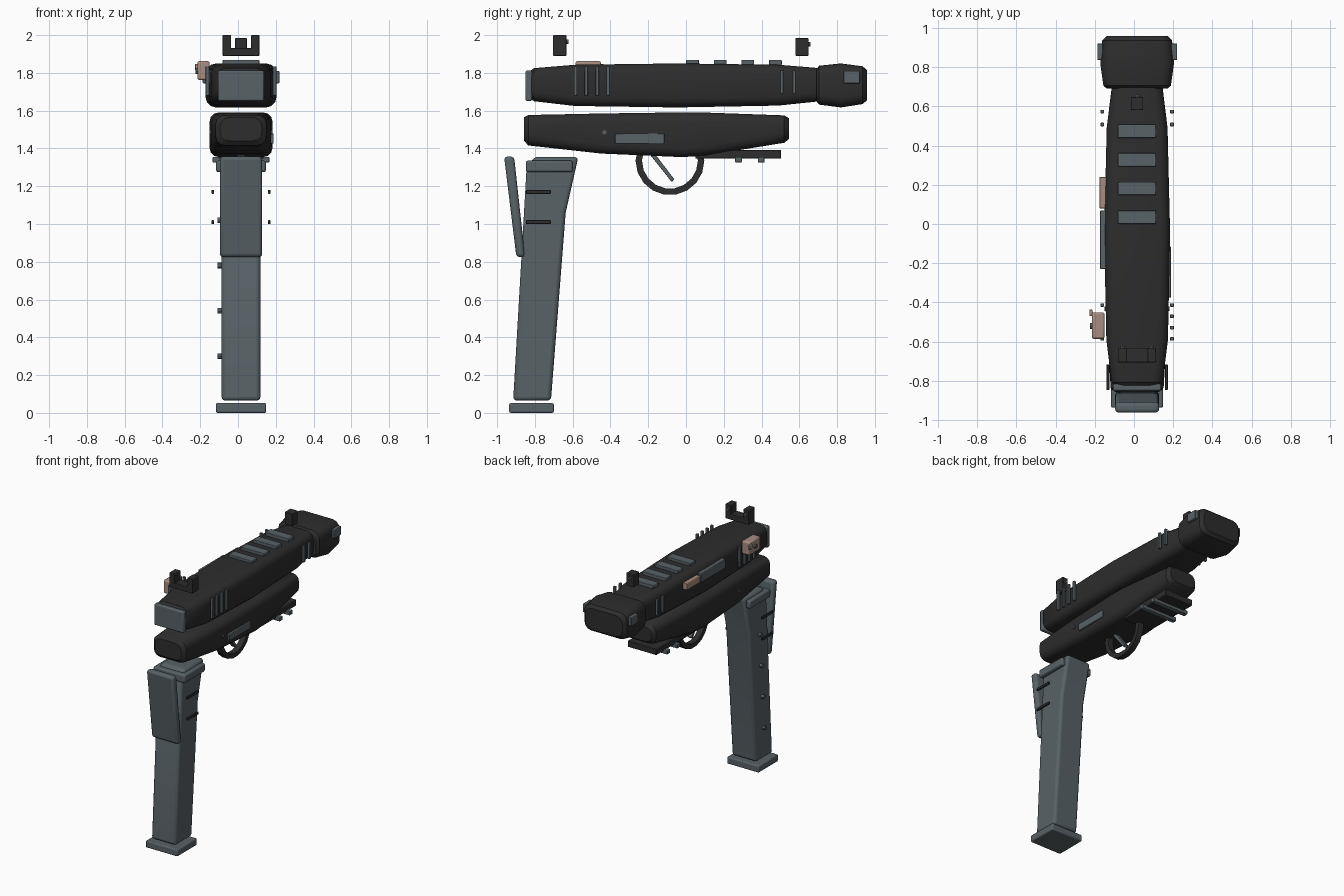
import bpy, bmesh, math
from mathutils import Vector

if "Cube" in bpy.data.objects:
    bpy.data.objects.remove(bpy.data.objects["Cube"])

CX = 0.016  # centre line of the symmetric parts


def material(name, rgb):
    m = bpy.data.materials.new(name)
    m.diffuse_color = (*rgb, 1)
    m.use_nodes = True
    m.node_tree.nodes["Principled BSDF"].inputs["Base Color"].default_value = m.diffuse_color
    return m


DARK = material("dark_polymer", (0.026, 0.026, 0.026))
GREY = material("blue_grey_metal", (0.098, 0.122, 0.135))
TAN = material("tan_metal", (0.39, 0.27, 0.215))


def finish(name, bm, mat, bevel=0.0, segs=2):
    bmesh.ops.recalc_face_normals(bm, faces=bm.faces)
    me = bpy.data.meshes.new(name)
    bm.to_mesh(me)
    bm.free()
    me.materials.append(mat)
    ob = bpy.data.objects.new(name, me)
    bpy.context.collection.objects.link(ob)
    if bevel:
        mod = ob.modifiers.new("bevel", "BEVEL")
        mod.width, mod.segments = bevel, segs
    bpy.ops.object.select_all(action="DESELECT")
    ob.select_set(True)
    bpy.context.view_layer.objects.active = ob
    bpy.ops.object.shade_smooth_by_angle(angle=math.radians(30))
    return ob


def box(name, x, y, z, mat, bevel=0.004):
    bm = bmesh.new()
    bmesh.ops.create_cube(bm, size=1)
    for v in bm.verts:
        v.co = Vector([(a + b) / 2 + c * (b - a) for c, (a, b) in zip(v.co, (x, y, z))])
    return finish(name, bm, mat, bevel)


def loft(name, stations, mat, radius=0.05, steps=3):
    """Rounded-rectangle sections along y: (y, half width, z low, z high)."""
    bm = bmesh.new()
    rings = []
    for y, hw, lo, hi in stations:
        r = min(radius, hw * 0.45, (hi - lo) * 0.45)
        ring = []
        for k, (sx, zc) in enumerate(((1, hi - r), (-1, hi - r), (-1, lo + r), (1, lo + r))):
            for i in range(steps + 1):
                a = math.pi / 2 * (k + i / steps)
                ring.append(bm.verts.new((CX + sx * (hw - r) + r * math.cos(a), y,
                                          zc + r * math.sin(a))))
        rings.append(ring)
    n = len(rings[0])
    for a, b in zip(rings, rings[1:]):
        for i in range(n):
            bm.faces.new((a[i], a[(i + 1) % n], b[(i + 1) % n], b[i]))
    bm.faces.new(rings[0])
    bm.faces.new(rings[-1])
    return finish(name, bm, mat)


def extrude_profile(name, pts, x0, x1, mat, bevel):
    """Side outline in (y, z) swept across x."""
    bm = bmesh.new()
    a = [bm.verts.new((x0, y, z)) for y, z in pts]
    b = [bm.verts.new((x1, y, z)) for y, z in pts]
    n = len(pts)
    bm.faces.new(a)
    bm.faces.new(b)
    for i in range(n):
        bm.faces.new((a[i], a[(i + 1) % n], b[(i + 1) % n], b[i]))
    return finish(name, bm, mat, bevel, 3)


def pin(name, centre, radius, depth, mat, axis="X"):
    bm = bmesh.new()
    bmesh.ops.create_cone(bm, cap_ends=True, segments=12, radius1=radius,
                          radius2=radius, depth=depth)
    for v in bm.verts:
        p = v.co
        v.co = Vector(centre) + (Vector((p.z, p.x, p.y)) if axis == "X"
                                 else Vector((p.x, p.z, p.y)))
    return finish(name, bm, mat)


def both(x_in, x_out):
    """Mirrored x ranges about the centre line."""
    return (("right", (CX + x_in, CX + x_out)), ("left", (CX - x_out, CX - x_in)))


# Upper body, rear plate and muzzle block
loft("upper_body", [(-0.825, 0.115, 1.665, 1.81), (-0.805, 0.13, 1.65, 1.825),
                    (-0.59, 0.157, 1.625, 1.843), (-0.05, 0.168, 1.617, 1.85),
                    (0.49, 0.155, 1.627, 1.843), (0.71, 0.128, 1.65, 1.825)], DARK)
box("rear_plate", (-0.107, 0.138), (-0.85, -0.815), (1.652, 1.812), GREY, 0.008)
loft("muzzle_block", [(0.69, 0.155, 1.65, 1.82), (0.705, 0.172, 1.632, 1.838),
                      (0.82, 0.188, 1.617, 1.85), (0.935, 0.178, 1.635, 1.835),
                      (0.958, 0.155, 1.655, 1.815)], DARK, 0.055)
for side, xr in both(0.175, 0.203):
    box(f"muzzle_plate_{side}", xr, (0.835, 0.92), (1.745, 1.81), GREY)

# Grip ribs on both flanks and plates along the top
for side, xr in both(0.168, 0.187):
    for i, y in enumerate((-0.585, -0.528, -0.47, -0.413)):
        box(f"rear_rib_{side}_{i}", xr, (y - 0.009, y + 0.009), (1.68, 1.835), GREY, 0.003)
    for i, y in enumerate((0.507, 0.573)):
        box(f"front_rib_{side}_{i}", xr, (y - 0.009, y + 0.009), (1.69, 1.815), GREY, 0.003)
for i in range(4):
    y = 0.035 + i * 0.146
    box(f"top_plate_{i}", (CX - 0.097, CX + 0.097), (y - 0.034, y + 0.034),
        (1.84, 1.868), GREY)

# Left flank fittings
box("lever_block", (-0.215, -0.15), (-0.585, -0.45), (1.762, 1.862), TAN, 0.01)
box("lever_tab", (-0.228, -0.212), (-0.47, -0.435), (1.815, 1.848), TAN, 0.004)
pin("lever_pin", (-0.215, -0.52, 1.81), 0.015, 0.02, GREY)
box("left_flank_plate", (-0.172, -0.14), (-0.23, 0.07), (1.745, 1.815), GREY)
box("left_flank_catch", (-0.176, -0.14), (0.08, 0.24), (1.755, 1.805), TAN)

# Sights
box("rear_sight_base", (CX - 0.097, CX + 0.097), (-0.705, -0.632), (1.89, 1.932), DARK)
for side, xr in both(0.052, 0.097):
    box(f"rear_sight_post_{side}", xr, (-0.705, -0.632), (1.925, 2.0), DARK)
    pin(f"rear_sight_dot_{side}", (sum(xr) / 2, -0.629, 1.965), 0.011, 0.016, GREY, "Y")
box("front_sight", (CX - 0.031, CX + 0.031), (0.58, 0.648), (1.89, 1.985), DARK)
pin("front_sight_dot", (CX, 0.651, 1.952), 0.011, 0.016, GREY, "Y")

# Lower frame with side plate, pins, rail and slats
loft("lower_frame", [(-0.857, 0.11, 1.44, 1.565), (-0.835, 0.135, 1.416, 1.577),
                     (-0.45, 0.158, 1.373, 1.585), (-0.02, 0.167, 1.354, 1.591),
                     (0.1, 0.165, 1.362, 1.59), (0.52, 0.13, 1.43, 1.575),
                     (0.545, 0.11, 1.45, 1.56)], DARK)
box("frame_plate", (0.16, 0.189), (-0.375, -0.115), (1.425, 1.48), GREY)
for side, xr in both(0.14, 0.165):
    pin(f"frame_pin_{side}", (sum(xr) / 2, -0.432, 1.485), 0.011, 0.027, GREY)
box("rail", (CX - 0.12, CX + 0.12), (0.05, 0.503), (1.346, 1.392), DARK)
for i, y in enumerate((0.278, 0.398)):
    box(f"rail_slat_{i}", (CX - 0.15, CX + 0.15), (y - 0.018, y + 0.018),
        (1.325, 1.356), GREY)

# Trigger guard: faceted arc closed off inside the frame
bm = bmesh.new()
rows = []
for i in range(12):
    a = math.radians(-200 + i * 20)
    rows.append([bm.verts.new((CX + x, -0.085 + r * math.cos(a), 1.335 + r * math.sin(a)))
                 for x, r in ((-0.022, 0.148), (0.022, 0.148), (0.022, 0.182), (-0.022, 0.182))])
for a, b in zip(rows, rows[1:]):
    for i in range(4):
        bm.faces.new((a[i], a[(i + 1) % 4], b[(i + 1) % 4], b[i]))
bm.faces.new(rows[0])
bm.faces.new(rows[-1])
finish("trigger_guard", bm, DARK)
extrude_profile("trigger", [(-0.195, 1.372), (-0.175, 1.385), (-0.062, 1.237),
                            (-0.076, 1.223)], CX - 0.018, CX + 0.018, GREY, 0.003)

# Handle, collar, rear strap and foot
extrude_profile("handle", [(-0.915, 0.065), (-0.715, 0.065), (-0.637, 1.06),
                           (-0.57, 1.355), (-0.805, 1.355), (-0.845, 1.28)],
                CX - 0.103, CX + 0.103, GREY, 0.02)
box("handle_collar", (CX - 0.132, CX + 0.132), (-0.848, -0.6), (1.275, 1.335), GREY, 0.01)
extrude_profile("rear_strap", [(-0.898, 0.825), (-0.852, 0.825), (-0.91, 1.357),
                               (-0.963, 1.357)], CX - 0.112, CX + 0.112, GREY, 0.018)
box("foot_plate", (CX - 0.133, CX + 0.133), (-0.936, -0.7), (0.0, 0.052), GREY, 0.008)

# Side bars and rivets on the handle
for side, xr in both(0.142, 0.156):
    for i, z in enumerate((1.01, 1.17)):
        box(f"handle_bar_{side}_{i}", xr, (-0.847, -0.716), (z - 0.01, z + 0.01), DARK, 0.003)
for i in range(4):
    z = 0.3 + i * 0.24
    pin(f"handle_rivet_{i}", (-0.096, -0.82 + 0.068 * z, z), 0.015, 0.026, GREY)
